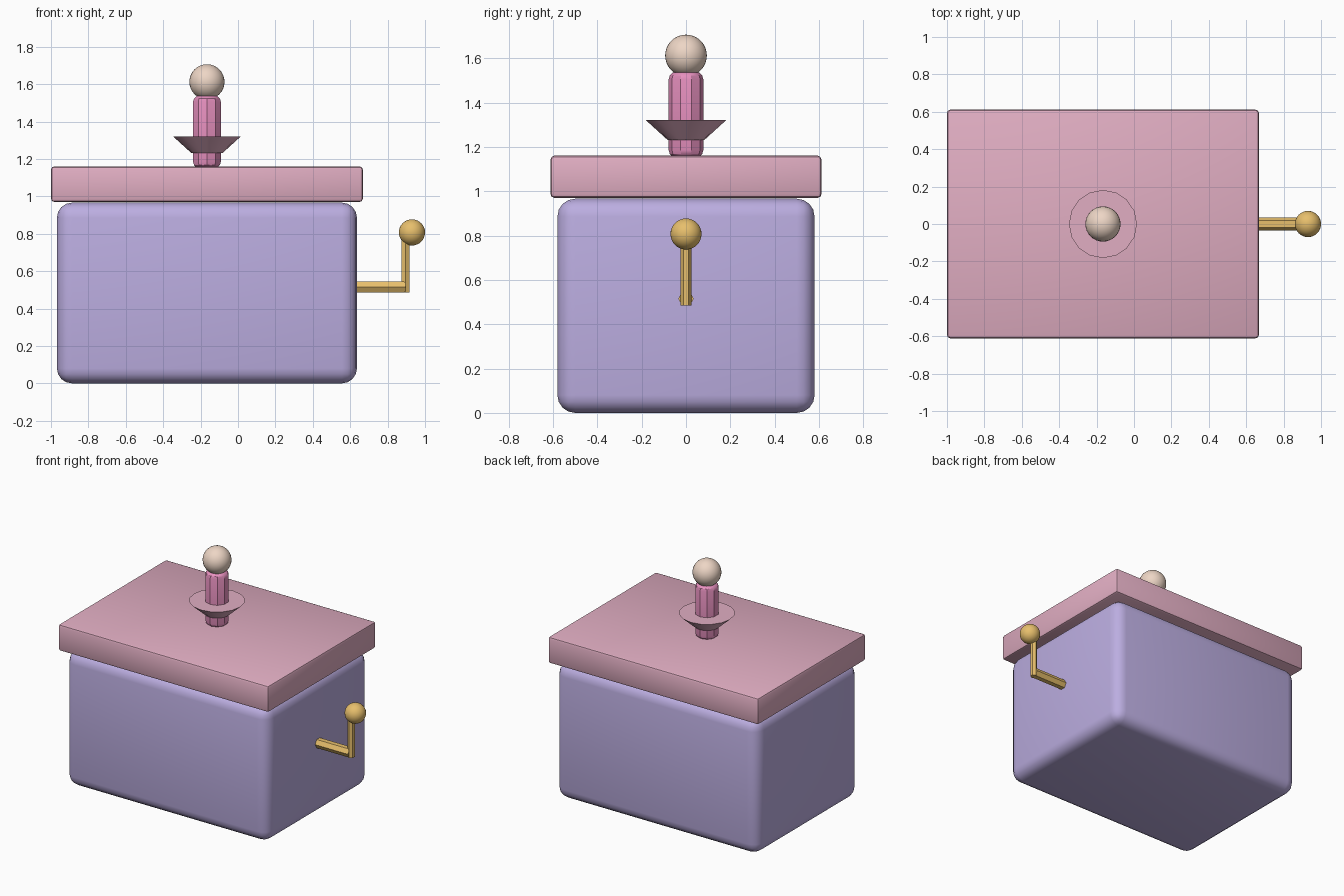
import bpy, math

if "Cube" in bpy.data.objects:
    bpy.data.objects.remove(bpy.data.objects["Cube"])

CX = -0.166  # centre of the box in x


def material(name, rgb):
    m = bpy.data.materials.new(name)
    m.diffuse_color = (*rgb, 1)
    m.use_nodes = True
    m.node_tree.nodes["Principled BSDF"].inputs["Base Color"].default_value = m.diffuse_color
    return m


lilac = material("lilac", (0.50, 0.42, 0.75))
pink = material("pink", (0.75, 0.42, 0.54))
rose = material("rose", (0.80, 0.28, 0.52))
skin = material("skin", (0.85, 0.67, 0.56))
gold = material("gold", (0.80, 0.52, 0.15))


def finish(name, mat, bevel=0, segments=1, angle=30):
    o = bpy.context.object
    o.name = name
    o.data.materials.append(mat)
    if bevel:
        b = o.modifiers.new("bevel", "BEVEL")
        b.width, b.segments = bevel, segments
        b.limit_method = "ANGLE"
        b.angle_limit = math.radians(50)
        bpy.ops.object.modifier_apply(modifier="bevel")
    if angle:
        bpy.ops.object.shade_smooth_by_angle(angle=math.radians(angle))
    return o


def block(name, mat, size, loc, bevel, segments):
    bpy.ops.mesh.primitive_cube_add(size=1, location=loc)
    bpy.context.object.scale = size
    bpy.ops.object.transform_apply(location=False, rotation=False, scale=True)
    return finish(name, mat, bevel, segments, 40)


def rod(name, mat, sides, r1, r2, length, loc, rot=(0, 0, 0), bevel=0, segments=1):
    bpy.ops.mesh.primitive_cone_add(vertices=sides, radius1=r1, radius2=r2,
                                    depth=length, location=loc, rotation=rot)
    return finish(name, mat, bevel, segments, 30)


def ball(name, mat, r, loc):
    bpy.ops.mesh.primitive_uv_sphere_add(segments=32, ring_count=16, radius=r, location=loc)
    return finish(name, mat, angle=40)


# Rounded box and overhanging lid
block("box", lilac, (1.604, 1.16, 0.966), (CX, 0, 0.483), 0.08, 4)
block("lid", pink, (1.667, 1.222, 0.19), (CX, 0, 1.065), 0.017, 2)

# Figure on the lid: body, flared skirt, head
rod("figure_body", rose, 10, 0.078, 0.078, 0.39, (CX, 0, 1.345), bevel=0.035, segments=3)
rod("figure_skirt", pink, 16, 0.083, 0.182, 0.09, (CX, 0, 1.276))
ball("figure_head", skin, 0.094, (CX, 0, 1.612))

# Crank: hexagonal axle, upright arm and knob
rod("crank_axle", gold, 6, 0.035, 0.035, 0.29, (0.75, 0, 0.515), (0, math.pi / 2, 0))
rod("crank_arm", gold, 6, 0.024, 0.024, 0.3, (0.896, 0, 0.635))
ball("crank_knob", gold, 0.07, (0.93, 0, 0.807))
